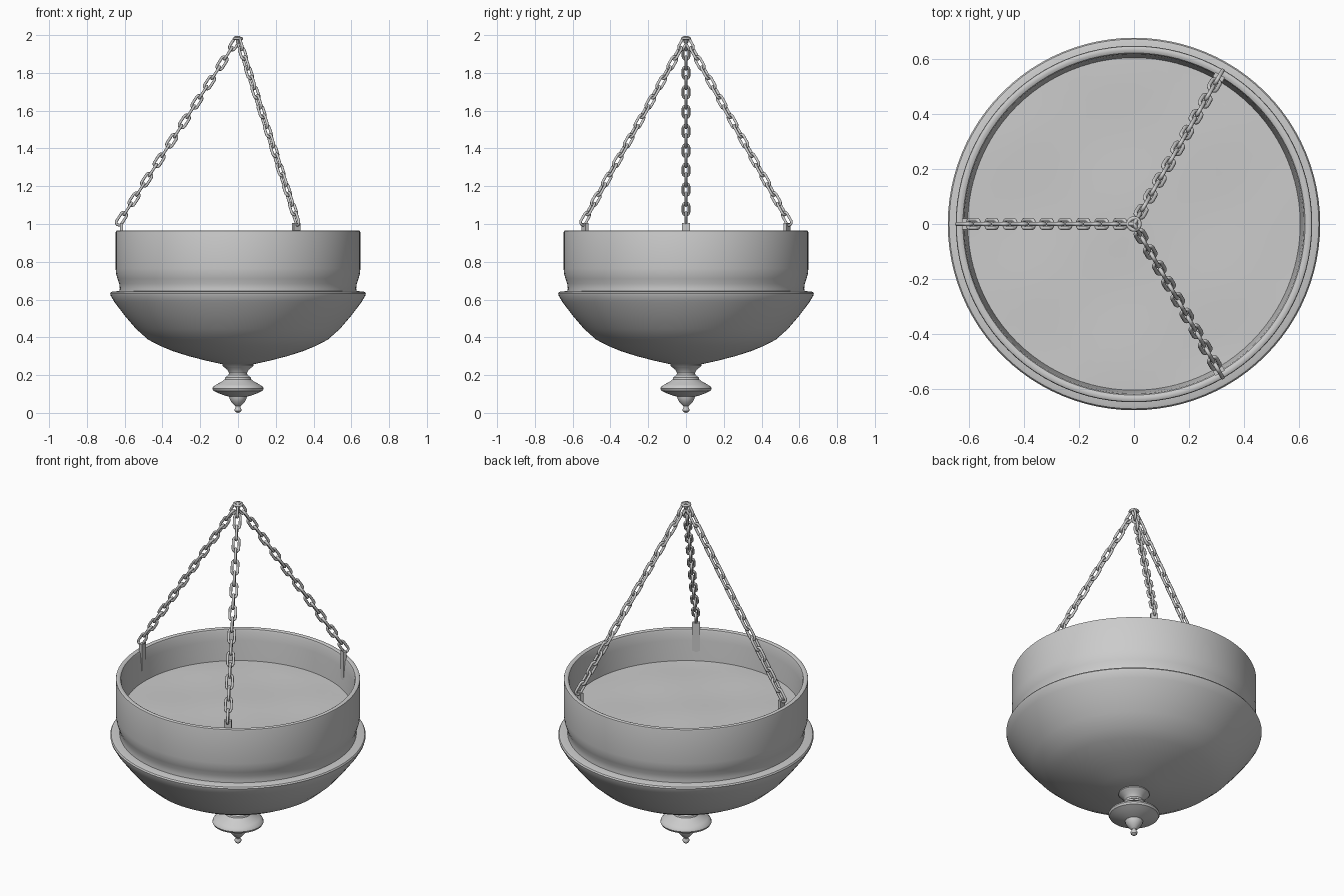
import bpy, bmesh, math, random
from mathutils import Vector, Matrix

if "Cube" in bpy.data.objects:
    bpy.data.objects.remove(bpy.data.objects["Cube"])

random.seed(3)
TAU = 2 * math.pi


def finish(name, bm, angle=35):
    bmesh.ops.recalc_face_normals(bm, faces=bm.faces)
    mesh = bpy.data.meshes.new(name)
    bm.to_mesh(mesh)
    bm.free()
    ob = bpy.data.objects.new(name, mesh)
    bpy.context.collection.objects.link(ob)
    bpy.ops.object.select_all(action='DESELECT')
    ob.select_set(True)
    bpy.context.view_layer.objects.active = ob
    bpy.ops.object.shade_smooth_by_angle(angle=math.radians(angle))
    return ob


def lathe(name, profile, segs=96, angle=35):
    """Revolve (radius, z) points around the z axis."""
    bm = bmesh.new()
    vs = [bm.verts.new((r, 0, z)) for r, z in profile]
    es = [bm.edges.new(p) for p in zip(vs, vs[1:])]
    bmesh.ops.spin(bm, geom=vs + es, axis=(0, 0, 1), cent=(0, 0, 0),
                   angle=TAU, steps=segs)
    bmesh.ops.remove_doubles(bm, verts=bm.verts, dist=1e-4)
    return finish(name, bm, angle)


def add_tube(bm, path, radius, mat, sides=8):
    """Closed round tube along a planar (x, z) loop, placed by mat."""
    n, rings = len(path), []
    for i, (x, z) in enumerate(path):
        a, b = path[i - 1], path[(i + 1) % n]
        out = Vector((b[1] - a[1], 0, a[0] - b[0])).normalized()
        rings.append([bm.verts.new(mat @ (Vector((x, 0, z))
                      + out * radius * math.cos(TAU * k / sides)
                      + Vector((0, radius * math.sin(TAU * k / sides), 0))))
                      for k in range(sides)])
    for i in range(n):
        p, q = rings[i], rings[(i + 1) % n]
        for k in range(sides):
            m = (k + 1) % sides
            bm.faces.new((p[k], p[m], q[m], q[k]))


# outer band with waisted foot and rolled rim
lathe("band", [(0.628, 0.64), (0.626, 0.66), (0.629, 0.685), (0.638, 0.71),
               (0.645, 0.735), (0.648, 0.765), (0.648, 0.955), (0.646, 0.963),
               (0.640, 0.966), (0.630, 0.966), (0.622, 0.962), (0.618, 0.95),
               (0.613, 0.90), (0.604, 0.78)])

# shallow bowl with projecting lip
lathe("bowl", [(0.622, 0.645), (0.662, 0.643), (0.672, 0.640), (0.677, 0.632),
               (0.674, 0.620), (0.655, 0.588), (0.60, 0.515), (0.54, 0.445),
               (0.476, 0.388), (0.415, 0.356), (0.345, 0.327), (0.26, 0.300),
               (0.17, 0.277), (0.08, 0.257), (0, 0.255)])

# turned finial under the bowl
lathe("finial", [(0, 0.26), (0.08, 0.258), (0.082, 0.25), (0.074, 0.242),
                 (0.056, 0.228), (0.048, 0.212), (0.05, 0.20), (0.068, 0.188),
                 (0.07, 0.178), (0.085, 0.166), (0.115, 0.15), (0.132, 0.138),
                 (0.136, 0.128), (0.130, 0.117), (0.105, 0.105), (0.07, 0.092),
                 (0.047, 0.086), (0.045, 0.075), (0.036, 0.058), (0.023, 0.044),
                 (0.014, 0.036), (0.013, 0.029), (0.018, 0.02), (0.017, 0.009),
                 (0.009, 0.002), (0, 0)], 48)

# slightly uneven floor filling the band
floor = lathe("floor", [(0.607 * i / 10, 0.785) for i in range(11)], 48)
for v in floor.data.vertices:
    if v.co.xy.length < 0.58:
        v.co.z += 0.003 * math.sin(9 * v.co.x + 2) * math.sin(11 * v.co.y + 1)

# three hanging chains with straps
WIRE, PITCH_COUNT = 0.0072, 18
for c in range(3):
    ang = math.radians(60 + 120 * c)
    rot = Matrix.Rotation(ang, 4, 'Z')

    # flat strap on the inside of the rim
    bm = bmesh.new()
    bmesh.ops.create_cube(bm, size=1, matrix=rot
                          @ Matrix.Translation((0.617, 0, 0.92))
                          @ Matrix.Diagonal((0.018, 0.04, 0.17, 1)))
    finish(f"strap_{c + 1}", bm)

    # links alternate a quarter turn along a straight run
    start, end = Vector((0.617, 0, 1.028)), Vector((0.018, 0, 1.955))
    run = end - start
    pitch = run.length / PITCH_COUNT
    tilt = Matrix.Rotation(math.atan2(run.x, run.z), 4, 'Y')
    w = 0.0155
    h = pitch / 2 + WIRE - w
    link = []
    for i in range(18):
        a = math.pi * (i % 9) / 8 + (math.pi if i >= 9 else 0)
        link.append((w * math.cos(a), w * math.sin(a) + (h if i < 9 else -h)))
    bm = bmesh.new()
    for i in range(PITCH_COUNT + 1):
        mat = (rot @ Matrix.Translation(start + run * i / PITCH_COUNT) @ tilt
               @ Matrix.Rotation(math.pi / 2 * (i % 2), 4, 'Z'))
        add_tube(bm, link, WIRE, mat)
    finish(f"chain_{c + 1}", bm, 60)

# ring gathering the chains
bm = bmesh.new()
circle = [(0.021 * math.cos(TAU * i / 24), 0.021 * math.sin(TAU * i / 24))
          for i in range(24)]
add_tube(bm, circle, WIRE, Matrix.Translation((0, 0, 1.982))
         @ Matrix.Rotation(math.pi / 2, 4, 'X'))
finish("top_ring", bm, 60)
